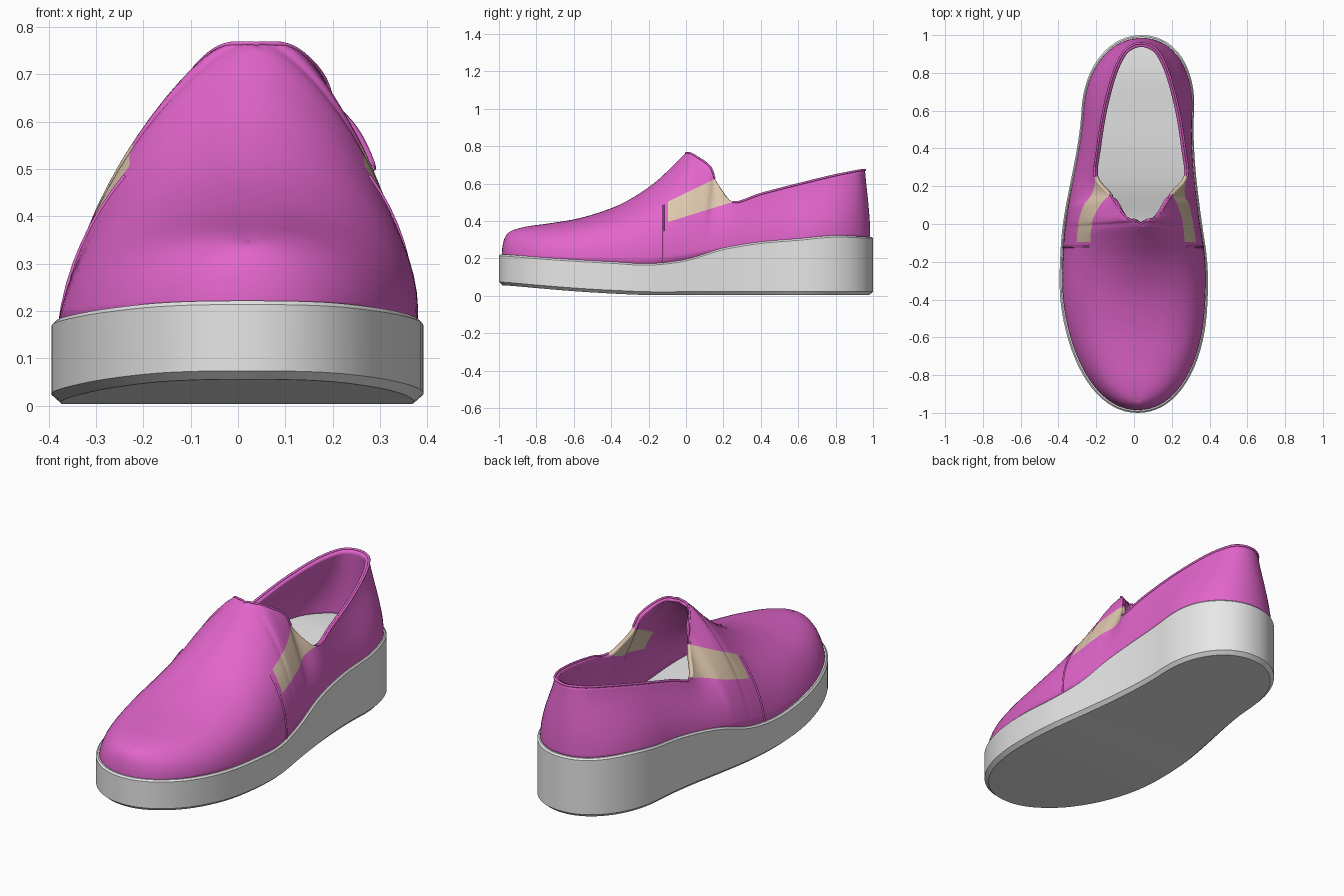
import bpy, bmesh, math
from mathutils import Vector

if "Cube" in bpy.data.objects:
    bpy.data.objects.remove(bpy.data.objects["Cube"])


def material(name, rgb):
    m = bpy.data.materials.new(name)
    m.diffuse_color = (*rgb, 1)
    m.use_nodes = True
    m.node_tree.nodes["Principled BSDF"].inputs["Base Color"].default_value = m.diffuse_color
    return m


PINK = material("pink fabric", (0.76, 0.13, 0.60))
GREY = material("light grey rubber", (0.84, 0.84, 0.84))
TAN = material("tan elastic", (0.73, 0.57, 0.42))


def hermite(a, b, c, d, t):
    return 0.5 * (2*b + (c - a)*t + (2*a - 5*b + 4*c - d)*t*t + (3*b - a - 3*c + d)*t**3)


def lookup(tab, y):
    """Smooth curve through evenly spaced values from y=-1 to y=1."""
    n = len(tab) - 1
    u = min(max((y + 1) / 2 * n, 0), n - 1e-6)
    i = int(u)
    g = lambda k: tab[min(max(k, 0), n)]
    return hermite(g(i-1), g(i), g(i+1), g(i+2), u - i)


CENTRE = [0.02, 0.015, 0.008, 0.0, -0.002, -0.008, -0.003, 0.008, 0.02, 0.03, 0.04]
SOLE_TOP = [0.222, 0.207, 0.193, 0.182, 0.172, 0.195, 0.255, 0.288, 0.305, 0.322, 0.315]
SOLE_LOW = [0.052, 0.036, 0.02, 0.008, 0.0, 0.0, 0.0, 0.0, 0.0, 0.0, 0.0]


def half_width(y):
    if y < -0.3:
        return 0.393 * max(0, 1 - (abs(y + 0.3) / 0.7)**2.1)**(1 / 2.1)
    if y > 0.6:
        return 0.298 * max(0, 1 - ((y - 0.6) / 0.4)**2.1)**(1 / 2.1)
    t = (y + 0.3) / 0.9
    return 0.393 - 0.095 * t*t*(3 - 2*t)


def finish(name, bm, mats):
    me = bpy.data.meshes.new(name)
    bm.to_mesh(me)
    bm.free()
    ob = bpy.data.objects.new(name, me)
    bpy.context.collection.objects.link(ob)
    for m in mats:
        me.materials.append(m)
    bpy.ops.object.select_all(action='DESELECT')
    ob.select_set(True)
    bpy.context.view_layer.objects.active = ob
    bpy.ops.object.shade_smooth_by_angle(angle=math.radians(35))
    return ob


# Platform sole: stacked outline rings, closed by strips across top and bottom
ys = [-0.3 - 0.7 * math.cos(math.pi / 2 * i / 20) for i in range(20)]
ys += [-0.3 + 0.9 * i / 24 for i in range(24)]
ys += [0.6 + 0.4 * math.sin(math.pi / 2 * i / 20) for i in range(21)]
LEVELS = [(0.02, SOLE_LOW, 0.004), (0.0, SOLE_LOW, 0.022),
          (0.0, SOLE_TOP, -0.008), (0.008, SOLE_TOP, 0.0)]
bm = bmesh.new()
n = len(ys)
rings = []
for inset, tab, dz in LEVELS:
    right, left = [], []
    for y in ys:
        w = half_width(y) * (1 - inset / 0.39)
        for s, side in ((1, right), (-1, left)):
            side.append(bm.verts.new((lookup(CENTRE, y) + s * w, y * (1 - inset), lookup(tab, y) + dz)))
    rings.append((right, left))
for a, b in zip(rings, rings[1:]):
    for s in (0, 1):
        for i in range(n - 1):
            bm.faces.new((a[s][i], a[s][i+1], b[s][i+1], b[s][i]))
for r, l in (rings[0], rings[-1]):
    for i in range(n - 1):
        bm.faces.new((r[i], r[i+1], l[i+1], l[i]))
bmesh.ops.remove_doubles(bm, verts=bm.verts, dist=1e-4)
bmesh.ops.recalc_face_normals(bm, faces=bm.faces)
finish("platform_sole", bm, [GREY])

# Upper: stations from toe to heel along each side
# base y, top half-x, top y, top z, lower handle rise, upper handle reach, upper handle drop
KEYS = [
    (-.985, 0, -.93, .345, .6, .6, 0), (-.955, 0, -.90, .358, .65, .6, 0),
    (-.88, 0, -.83, .374, .7, .6, 0), (-.75, 0, -.72, .389, .75, .58, 0),
    (-.55, 0, -.55, .42, .78, .54, 0), (-.35, 0, -.36, .485, .74, .48, 0),
    (-.20, 0, -.2, .58, .64, .4, 0), (-.10, 0, -.09, .675, .57, .33, 0),
    (-.03, 0, .0, .764, .5, .28, 0), (.0, .055, .02, .764, .5, .2, .02),
    (.04, .1, .06, .742, .48, .17, .06), (.09, .145, .13, .69, .46, .16, .15),
    (.13, .175, .165, .605, .44, .22, .25), (.24, .245, .25, .502, .4, .3, .3),
    (.4, .232, .4, .545, .4, .3, .3), (.6, .2, .6, .597, .4, .3, .3),
    (.8, .15, .79, .643, .4, .3, .3), (.92, .1, .9, .665, .4, .3, .3),
    (.97, .055, .942, .672, .4, .3, .3), (.985, 0, .957, .672, .4, .3, .3)]
SUB, ROWS = 4, 18
flip = lambda k: (k[0], -k[1]) + k[2:]
padded = [flip(KEYS[1])] + KEYS + [flip(KEYS[-2])]
stations = []
for i in range(len(KEYS) - 1):
    for j in range(SUB):
        k = [hermite(*q, j / SUB) for q in zip(*padded[i:i+4])]
        k[3] = min(k[3], 0.765)
        if i < 8:
            k[1] = 0
        stations.append(k)
stations.append(KEYS[-1])


def section(k, s):
    by, tx, ty, tz, up, reach, drop = k
    w = 0.97 * half_width(by / 0.985)
    bz = lookup(SOLE_TOP, by) - 0.012
    t = min(max(ty + 1, 0), 1)
    base = Vector((lookup(CENTRE, by) + s * w, by, bz))
    top = Vector((0.022 + 0.016 * t + s * tx, ty, tz))
    mid = math.exp(-((by + 0.1) / 0.3)**2)
    lean = (0.14 * w / 0.38 - 0.06 * mid) if s < 0 else -0.07 * mid
    p1 = base.lerp(top, lean)
    p1.z = bz + up * (tz - bz)
    p2 = top.lerp(base, reach)
    p2.z = tz - drop * (tz - bz)
    out = []
    for r in range(ROWS + 1):
        v = r / ROWS
        out.append(base*(1-v)**3 + p1*3*v*(1-v)**2 + p2*3*v*v*(1-v) + top*v**3)
    return out


bm = bmesh.new()
rims, seams = {}, {}
for s in (1, -1):
    grid = [section(k, s) for k in stations]
    rims[s] = [g[-1] for g in grid]
    seams[s] = [p for p in grid[7 * SUB - 1] if p.z < 0.5]
    vs = [[bm.verts.new(p) for p in g] for g in grid]
    for a, b in zip(vs, vs[1:]):
        for r in range(ROWS):
            q = (a[r], b[r], b[r+1], a[r+1])
            bm.faces.new(q if s > 0 else q[::-1])
bmesh.ops.remove_doubles(bm, verts=bm.verts, dist=2e-4)
bmesh.ops.recalc_face_normals(bm, faces=bm.faces)
if sum(f.normal.z * f.calc_area() for f in bm.faces) < 0:
    bmesh.ops.reverse_faces(bm, faces=bm.faces)

# Elastic side gores: cut clean borders, then colour the enclosed faces
GORE = [((-.095, .395), (.25, .502)), ((.15, .622), (-.095, .505)), ((-.095, .505), (-.095, .395))]
planes = [(Vector((0, *p)), Vector((0, p[1] - q[1], q[0] - p[0]))) for p, q in GORE]
for co, no in planes:
    faces = [f for f in bm.faces if -0.2 < f.calc_center_median().y < 0.3]
    geom = set(faces)
    for f in faces:
        geom.update(f.edges)
        geom.update(f.verts)
    bmesh.ops.bisect_plane(bm, geom=list(geom), dist=1e-5, plane_co=co, plane_no=no)
for f in bm.faces:
    c = f.calc_center_median()
    if c.y < 0.255 and all((c - co).dot(no) > 0 for co, no in planes):
        f.material_index = 1
upper = finish("shoe_upper", bm, [PINK, TAN])
mod = upper.modifiers.new("fabric thickness", 'SOLIDIFY')
mod.thickness = 0.02
mod.offset = -1


# Rolled binding on the tongue and heel collar, and the side seams
def binding(name, pts, radius):
    cu = bpy.data.curves.new(name, 'CURVE')
    cu.dimensions = '3D'
    cu.bevel_depth = radius
    cu.bevel_resolution = 3
    cu.use_fill_caps = True
    sp = cu.splines.new('POLY')
    sp.points.add(len(pts) - 1)
    for p, q in zip(sp.points, pts):
        p.co = (*q, 1)
    cu.materials.append(PINK)
    bpy.context.collection.objects.link(bpy.data.objects.new(name, cu))


a, b, c = 8 * SUB, 12 * SUB, 13 * SUB
binding("tongue_binding", rims[-1][a:b][::-1] + rims[1][a+1:b], 0.005)
binding("heel_collar_binding", rims[-1][c:] + rims[1][c:-1][::-1], 0.006)
for s, side in ((1, "right"), (-1, "left")):
    binding(side + "_vamp_seam", seams[s], 0.005)
